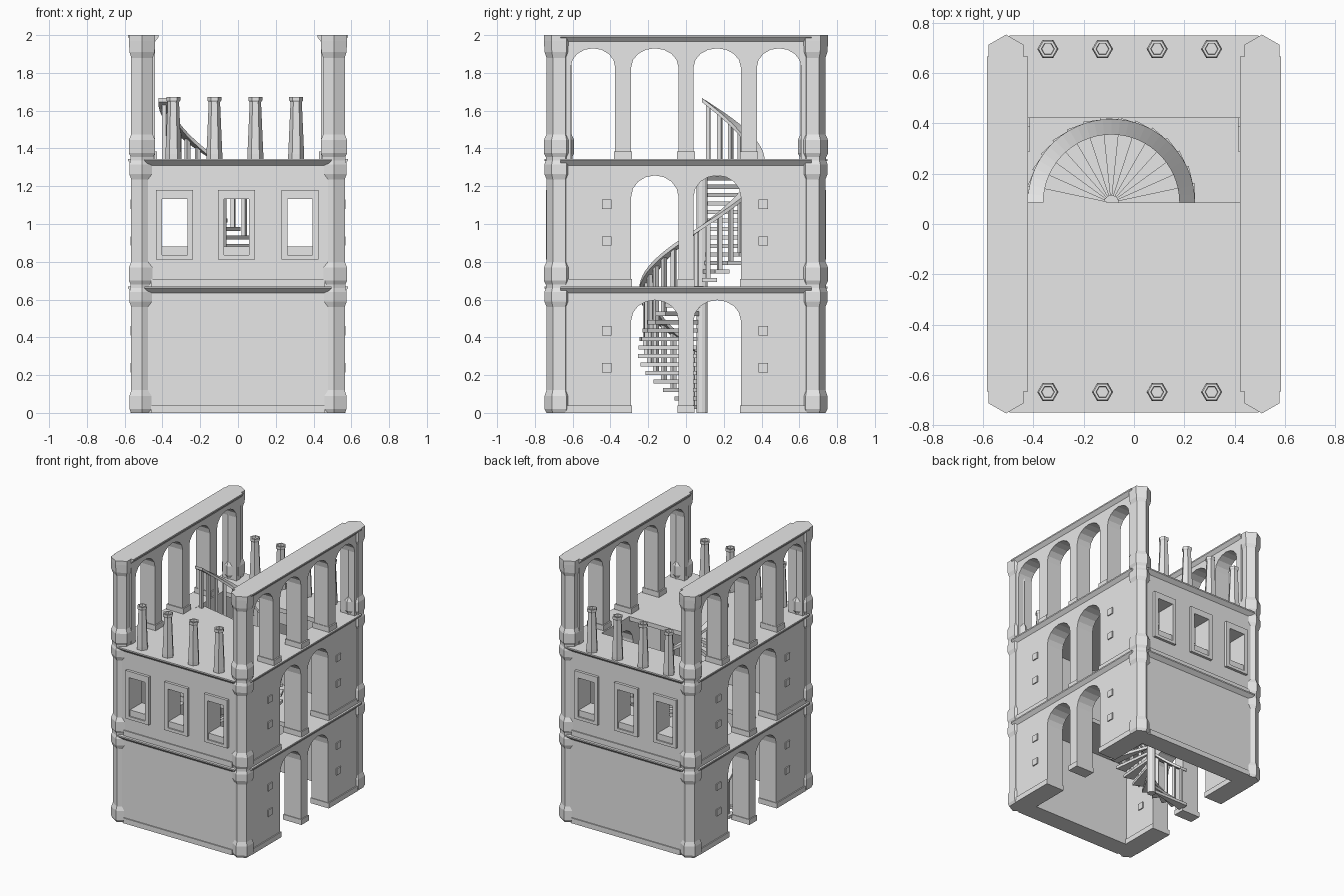
import bpy, bmesh, math

if "Cube" in bpy.data.objects:
    bpy.data.objects.remove(bpy.data.objects["Cube"])

stone = bpy.data.materials.new("pale_grey_stone")
stone.diffuse_color = (0.8, 0.8, 0.8, 1)
stone.use_nodes = True
stone.node_tree.nodes["Principled BSDF"].inputs["Base Color"].default_value = stone.diffuse_color


def finish(bm, name):
    bmesh.ops.recalc_face_normals(bm, faces=bm.faces)
    me = bpy.data.meshes.new(name)
    bm.to_mesh(me)
    bm.free()
    me.materials.append(stone)
    ob = bpy.data.objects.new(name, me)
    bpy.context.collection.objects.link(ob)
    return ob


def loft(bm, rings):
    """Skin a stack of point rings and cap both ends."""
    rows = [[bm.verts.new(p) for p in r] for r in rings]
    n = len(rows[0])
    for a, b in zip(rows, rows[1:]):
        for i in range(n):
            j = (i + 1) % n
            bm.faces.new((a[i], a[j], b[j], b[i]))
    bm.faces.new(rows[0][::-1])
    bm.faces.new(rows[-1])


def rect(x0, x1, y0, y1, z):
    return [(x0, y0, z), (x1, y0, z), (x1, y1, z), (x0, y1, z)]


def box(bm, x0, x1, y0, y1, z0, z1):
    loft(bm, [rect(x0, x1, y0, y1, z0), rect(x0, x1, y0, y1, z1)])


def hexring(cx, cy, r, z, turn):
    return [(cx + r * math.cos(math.radians(60 * i + turn)),
             cy + r * math.sin(math.radians(60 * i + turn)), z) for i in range(6)]


def arch_wall(bm, s, xa, xb, ends, z0, z1, gaps, spring, crown):
    """Wall along y with arched openings that reach its foot."""
    prof = [(ends[0], z0)]
    for a, b in gaps:
        c, r = (a + b) / 2, (b - a) / 2
        prof.append((a, z0))
        for i in range(9):
            t = math.pi * (1 - i / 8)
            prof.append((c + r * math.cos(t), spring + (crown - spring) * math.sin(t)))
        prof.append((b, z0))
    prof += [(ends[1], z0), (ends[1], z1), (ends[0], z1)]
    loft(bm, [[(s * x, y, z) for y, z in prof] for x in (xa, xb)])


F1, F2, TOP = 0.67, 1.345, 2.0
XI, XO = 0.42, 0.56          # side wall inner and outer face
YI, YO = 0.585, 0.72         # end wall inner and outer face

# Corner columns: hexagonal shafts with swelling bands at each storey
profile = [(0.066, 0), (0.077, 0.02), (0.077, 0.09), (0.066, 0.12)]
for f in (F1, F2):
    profile += [(0.066, f - 0.11), (0.078, f - 0.08), (0.078, f - 0.03), (0.07, f - 0.01),
                (0.07, f + 0.01), (0.08, f + 0.03), (0.08, f + 0.1), (0.066, f + 0.13)]
profile += [(0.066, 1.88), (0.077, 1.91), (0.08, 1.97), (0.08, TOP)]
for sx in (-1, 1):
    for sy in (-1, 1):
        bm = bmesh.new()
        loft(bm, [hexring(sx * 0.508, sy * 0.672, r, z, 30) for r, z in profile])
        finish(bm, "corner_column")

# Side walls with arches, skirting blocks and small square bosses
LOW = [(-0.29, -0.04), (0.04, 0.29)]
HIGH = [(-0.61, -0.375), (-0.29, -0.04), (0.04, 0.29), (0.375, 0.61)]
for s in (-1, 1):
    bm = bmesh.new()
    arch_wall(bm, s, XI, XO, (-0.66, 0.66), 0, F1 - 0.03, LOW, 0.49, 0.597)
    arch_wall(bm, s, XI, XO, (-0.66, 0.66), F1, F2 - 0.035, LOW, 1.145, 1.257)
    finish(bm, "side_wall")
    bm = bmesh.new()
    arch_wall(bm, s, 0.44, XO, (-0.66, 0.66), F2, TOP - 0.03, HIGH, 1.83, 1.93)
    finish(bm, "top_arcade")

    bm = bmesh.new()
    for z in (0, F1):
        for a, b in ((-0.64, -0.285), (-0.045, 0.045), (0.285, 0.64)):
            box(bm, *sorted((s * (XI - 0.006), s * (XO + 0.008))), a, b, z, z + 0.04)
    for c in (-0.333, 0, 0.333):
        box(bm, *sorted((s * 0.43, s * 0.57)), c - 0.047, c + 0.047, F2, F2 + 0.04)
    finish(bm, "side_skirting")

    bm = bmesh.new()
    for y in (-0.42, 0.41):
        for z in (0.24, 0.435, 0.91, 1.105):
            box(bm, *sorted((s * (XI - 0.008), s * (XO + 0.008))),
                y - 0.025, y + 0.025, z - 0.025, z + 0.025)
    finish(bm, "square_bosses")

    # Flaring cornices of the side walls
    bm = bmesh.new()
    for z, inner in ((F1, XI), (F2, XI), (TOP, 0.44)):
        lip = XI if z == TOP else inner
        loft(bm, [rect(*sorted((s * a, s * b)), -0.665, 0.665, h) for a, b, h in
                  ((inner, XO, z - 0.035), (lip, 0.583, z - 0.01), (lip, 0.583, z))])
    finish(bm, "side_cornice")

# End walls: plain below, three framed windows above
WIN = (-0.335, -0.008, 0.328)
HW, WZ0, WZ1 = 0.067, 0.882, 1.132
for s in (-1, 1):
    def ends(a, b):
        return sorted((s * a, s * b))

    bm = bmesh.new()
    box(bm, -0.5, 0.5, *ends(YI, YO), 0, F1 - 0.03)
    box(bm, -0.5, 0.5, *ends(YI, YO), F1, WZ0)
    box(bm, -0.5, 0.5, *ends(YI, YO), WZ1, F2 - 0.035)
    edges = [-0.5] + [c + d for c in WIN for d in (-HW, HW)] + [0.5]
    for a, b in zip(edges[::2], edges[1::2]):
        box(bm, a, b, *ends(YI, YO), WZ0, WZ1)
    finish(bm, "end_wall")

    bm = bmesh.new()
    for z in (0, F1):
        box(bm, -0.46, 0.46, *ends(YI, YO + 0.008), z, z + 0.04)
    finish(bm, "end_skirting")

    # Window surrounds: flat plate plus raised outer moulding
    bm = bmesh.new()
    for c in WIN:
        for a, b, z0, z1, p in (
                (-0.098, -HW, 0.812, 1.18, 0.02), (HW, 0.098, 0.812, 1.18, 0.02),
                (-HW, HW, WZ1, 1.18, 0.02), (-HW, HW, 0.812, 0.835, 0.02),
                (-HW, HW, 0.835, WZ0, 0.01)):
            box(bm, c + a, c + b, *ends(YO - 0.02, YO + p), z0, z1)
    finish(bm, "window_frames")

    bm = bmesh.new()
    for z in (F1, F2):
        loft(bm, [rect(-w, w, *ends(YI, y), h) for w, y, h in
                  ((0.47, YO, z - 0.035), (0.495, 0.748, z - 0.01), (0.495, 0.748, z))])
    finish(bm, "end_cornice")

    # Tapered hexagonal posts along the terrace edge, with hollow caps
    cy = -0.667 if s < 0 else 0.695
    for cx in (-0.342, -0.125, 0.092, 0.308):
        bm = bmesh.new()
        loft(bm, [hexring(cx, cy, r, z, 0) for r, z in
                  ((0.042, F2 - 0.002), (0.042, 1.37), (0.03, 1.645), (0.037, 1.655),
                   (0.037, 1.672), (0.026, 1.672), (0.024, 1.655))])
        finish(bm, "terrace_post")

# Floors, each leaving a stair opening
CX, CY, R = -0.09, 0.085, 0.332
for name, z, bands in (("first_floor", F1, ((-0.6, -0.25), (CY, 0.6))),
                       ("second_floor", F2, ((-0.6, CY), (0.42, 0.6)))):
    bm = bmesh.new()
    for a, b in bands:
        box(bm, -0.43, 0.43, a, b, z - 0.033, z)
    finish(bm, name)

# Spiral stair: one full turn, anticlockwise, starting on the left
N = 30
RISE = F2 / N


def polar(r, t, z):
    return (CX + r * math.cos(t), CY + r * math.sin(t), z)


bm = bmesh.new()
loft(bm, [[polar(0.03, math.tau * i / 12, z) for i in range(12)] for z in (0, F2 - 0.02)])
finish(bm, "stair_newel")

steps, posts = bmesh.new(), bmesh.new()
for k in range(N):
    t0 = math.pi + math.tau * k / N
    t1 = t0 + math.tau / N * 1.12
    z = (k + 1) * RISE
    loft(steps, [[polar(0.02, t0, h), polar(R, t0, h), polar(R + 0.008, t1, h),
                  polar(0.02, t1, h)] for h in (z - 0.024, z - 0.002)])
    tm = t0 + math.pi / N
    loft(posts, [[polar(0.302 + dr, tm + dt, h) for dr, dt in
                  ((-0.011, -0.036), (0.011, -0.036), (0.011, 0.036), (-0.011, 0.036))]
                 for h in (z - 0.004, z + 0.285)])
finish(steps, "stair_treads")
finish(posts, "stair_balusters")

bm = bmesh.new()
rings = []
for k in range(N * 2 + 1):
    t, z = math.pi + math.pi * k / N, F2 * k / (2 * N) + 0.322
    rings.append([polar(r, t, z + d) for r, d in
                  ((0.27, -0.022), (R, -0.022), (R, 0), (0.27, 0))])
loft(bm, rings)
finish(bm, "stair_handrail")
